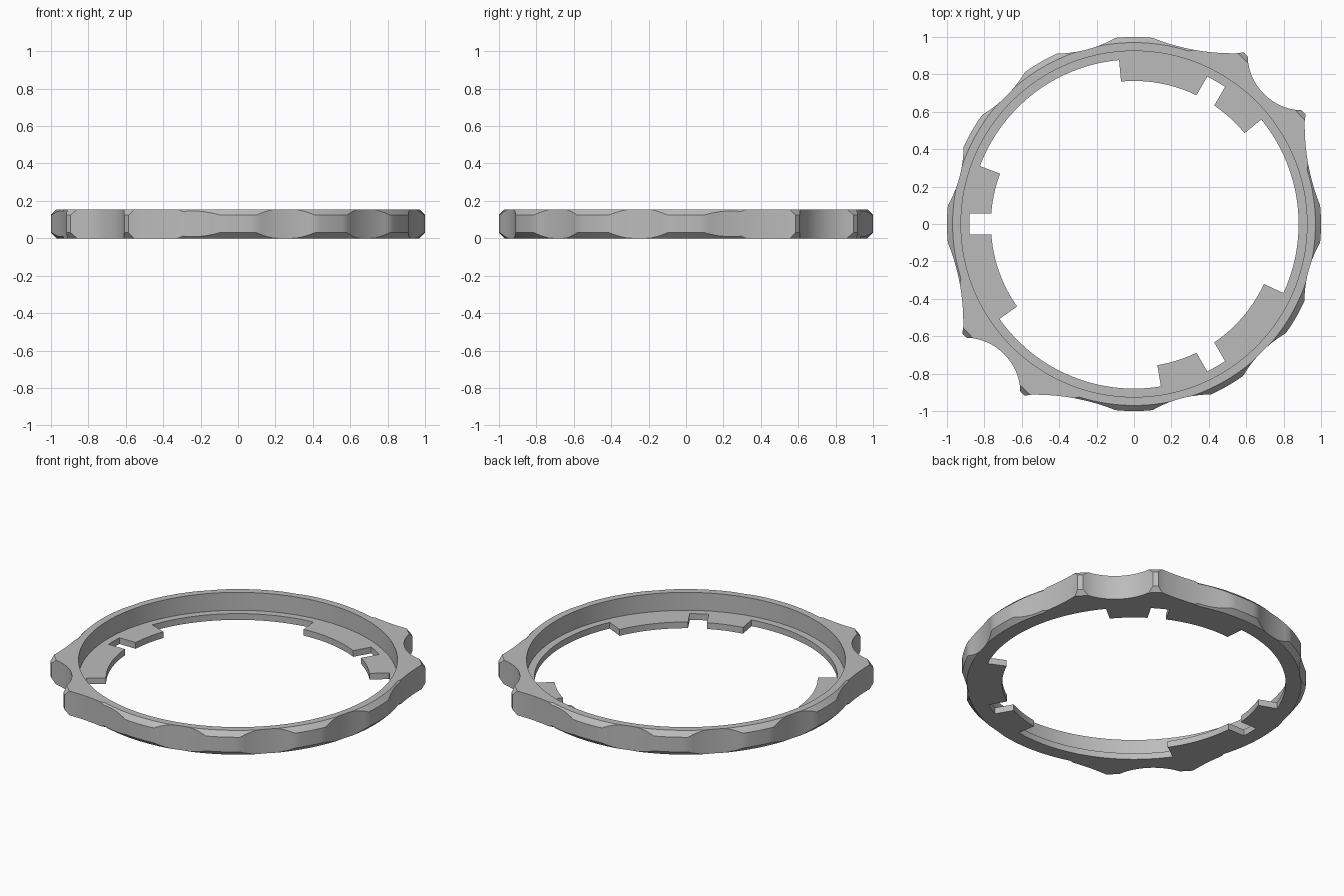
import bpy, bmesh
from math import sin, cos, asin, atan2, radians, hypot, pi
from mathutils import Vector

cube = bpy.data.objects.get("Cube")
if cube:
    bpy.data.objects.remove(cube, do_unlink=True)

HEIGHT, LIP, CHAMFER = 0.155, 0.04, 0.03
WALL_R, LIP_R, TAB_R = 0.925, 0.88, 0.765
LOBE = 5.7  # half angle of a lobe

grey = bpy.data.materials.new("plain_grey")
grey.use_nodes = True
grey.diffuse_color = (0.5, 0.5, 0.5, 1)
grey.node_tree.nodes["Principled BSDF"].inputs["Base Color"].default_value = (0.5, 0.5, 0.5, 1)


def polar(r, deg):
    return Vector((r * cos(radians(deg)), r * sin(radians(deg))))


def arc(a, m, b, n):
    """Circular arc from a through m to b, both ends included."""
    a, m, b = Vector(a), Vector(m), Vector(b)
    d = 2 * (a.x * (m.y - b.y) + m.x * (b.y - a.y) + b.x * (a.y - m.y))
    aa, mm, bb = a.dot(a), m.dot(m), b.dot(b)
    c = Vector(((aa * (m.y - b.y) + mm * (b.y - a.y) + bb * (a.y - m.y)) / d,
                (aa * (b.x - m.x) + mm * (a.x - b.x) + bb * (m.x - a.x)) / d))
    start = atan2(a.y - c.y, a.x - c.x)
    sweep = atan2(b.y - c.y, b.x - c.x) - start
    sweep = (sweep + pi) % (2 * pi) - pi
    r = (a - c).length
    return [c + r * Vector((cos(start + sweep * i / n), sin(start + sweep * i / n)))
            for i in range(n + 1)]


def finish(bm, name):
    bmesh.ops.remove_doubles(bm, verts=bm.verts, dist=1e-5)
    bmesh.ops.recalc_face_normals(bm, faces=bm.faces)
    mesh = bpy.data.meshes.new(name)
    bm.to_mesh(mesh)
    bm.free()
    mesh.materials.append(grey)
    ob = bpy.data.objects.new(name, mesh)
    bpy.context.collection.objects.link(ob)
    bpy.ops.object.select_all(action='DESELECT')
    ob.select_set(True)
    bpy.context.view_layer.objects.active = ob
    bpy.ops.object.shade_smooth_by_angle(angle=radians(25))
    return ob


# Outline as (edge point, chamfered point, chamfer depth)
def plain(points):
    out = []
    for p in points:
        depth = min(CHAMFER, max(0, p.length - (1 - CHAMFER)))
        out.append((p, p.normalized() * (p.length - depth), depth))
    return out


def uncut(points):
    return [(p, p, 0) for p in points]


def lobe(deg):
    return plain([polar(1, deg - LOBE + 2 * LOBE * i / 6) for i in range(7)])


def scallop(deg):
    return plain(arc(polar(1, deg - 15 + LOBE), polar(0.966, deg),
                     polar(1, deg + 15 - LOBE), 10)[1:-1])


def swap(points):
    """Mirror across the diagonal, keeping the winding."""
    return [tuple(v.yx if isinstance(v, Vector) else v for v in p) for p in reversed(points)]


# Long hollow running into a chamfered horn tip
horn_a, horn_b = Vector((0.913, 0.555)), Vector((0.918, 0.585))
horn_c, horn_d = Vector((0.895, 0.608)), Vector((0.86, 0.611))
hollow = arc(polar(1, LOBE), (0.928, 0.34), horn_a, 16)[1:]
side = []
for p in hollow:
    side += plain([p]) if p.y < 0.3 else uncut([p])
side += [(horn_b, horn_a, CHAMFER), (horn_c, horn_d, CHAMFER), (horn_d, horn_d, 0)]
notch = uncut(arc(horn_d, (0.695, 0.695), horn_d.yx, 20)[1:-1])

half = lobe(0) + side + notch + swap(side)
for deg in (90, 120, 150):
    half += lobe(deg) + scallop(deg + 15)
outline = half + [(-p, -q, d) for p, q, d in half]

# Ring body: one cross-section per outline point, bridged all round
bm = bmesh.new()
sections = []
for p, q, d in outline:
    u = p.normalized()
    section = [(q, 0), (p, d), (p, HEIGHT - d), (q, HEIGHT), (u * WALL_R, HEIGHT),
               (u * WALL_R, LIP), (u * LIP_R, LIP), (u * LIP_R, 0)]
    sections.append([bm.verts.new((v.x, v.y, z)) for v, z in section])
for i, s in enumerate(sections):
    t = sections[(i + 1) % len(sections)]
    for k in range(len(s)):
        m = (k + 1) % len(s)
        bm.faces.new((s[k], t[k], t[m], s[m]))
finish(bm, "scalloped_ring")


# Inner tabs: two plates either side of a straight slot, three times round
def tab(name, outer_angles, inner_angles):
    steps = 12
    rim = []
    for r, (a, b) in ((LIP_R + 0.006, outer_angles), (TAB_R, inner_angles)):
        rim.append([polar(r, a + (b - a) * i / steps) for i in range(steps + 1)])
    bm = bmesh.new()
    low, high = [[[bm.verts.new((p.x, p.y, z)) for p in row] for row in rim] for z in (0, LIP)]
    for i in range(steps):
        for row in (low, high):
            bm.faces.new((row[0][i], row[0][i + 1], row[1][i + 1], row[1][i]))
        for k in (0, 1):
            bm.faces.new((low[k][i], low[k][i + 1], high[k][i + 1], high[k][i]))
    for i in (0, steps):
        bm.faces.new((low[0][i], low[1][i], high[1][i], high[0][i]))
    finish(bm, name)


gap_out = asin(0.055 / (LIP_R + 0.006)) * 180 / pi
gap_in = asin(0.055 / TAB_R) * 180 / pi
for n, slot in enumerate((60, 180, 300), 1):
    tab(f"short_tab_{n}", (slot - 20.6, slot - gap_out), (slot - 20.6, slot - gap_in))
    tab(f"long_tab_{n}", (slot + gap_out, slot + 35.2), (slot + gap_in, slot + 35.2))
